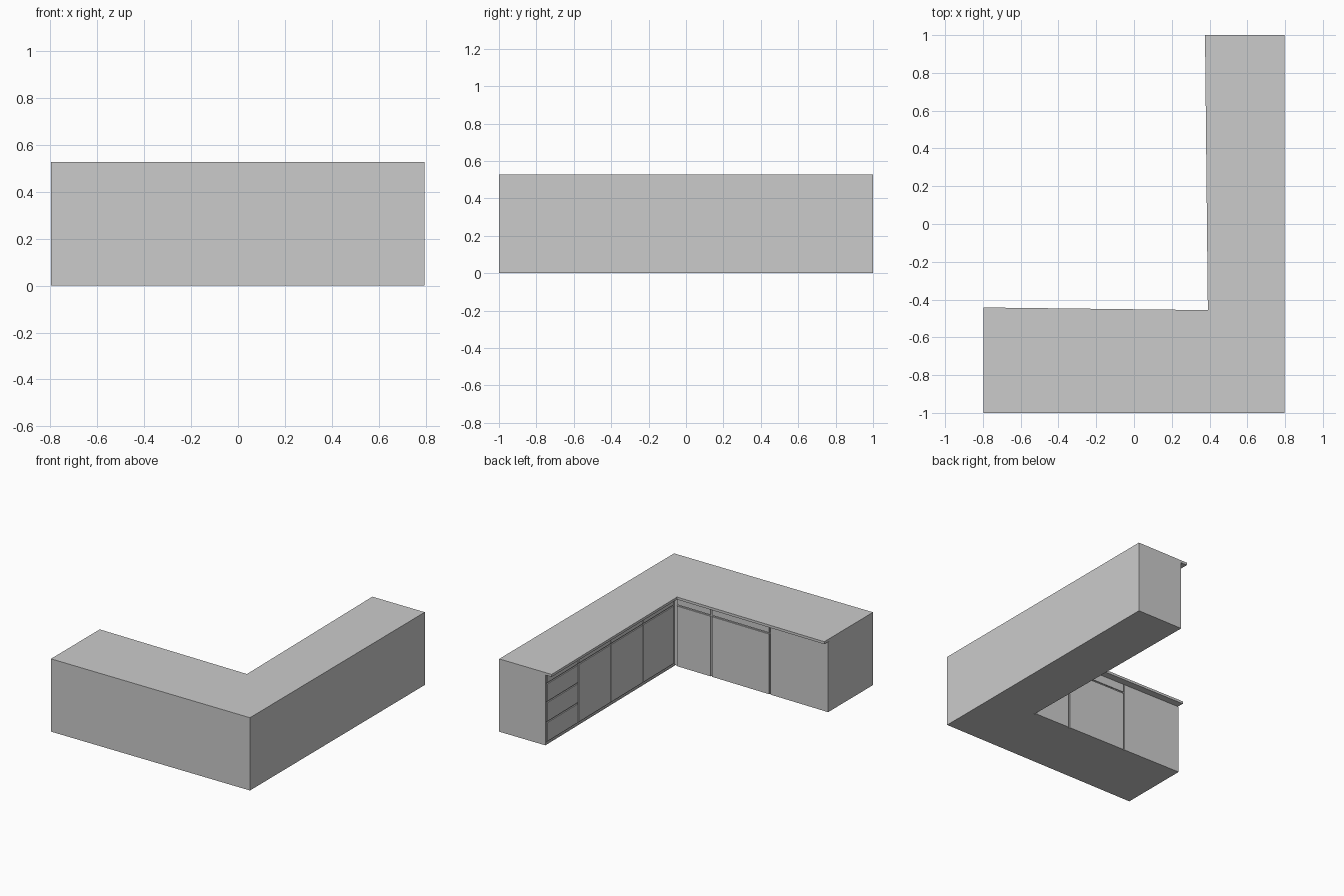
import bpy, bmesh
from mathutils import Vector

if "Cube" in bpy.data.objects:
    bpy.data.objects.remove(bpy.data.objects["Cube"])

H = 0.527        # overall height
TOP = 0.018      # worktop thickness
ZC = H - TOP     # cabinet height
REC = 0.008      # depth of the grooves between fronts
GAP = 0.010      # width of the grooves
X0, X1 = -0.798, 0.796


def prism(name, pts, z0, z1):
    """Extrude a flat outline from z0 to z1."""
    bm = bmesh.new()
    face = bm.faces.new([bm.verts.new((x, y, z0)) for x, y in pts])
    ext = bmesh.ops.extrude_face_region(bm, geom=[face])
    for v in ext["geom"]:
        if isinstance(v, bmesh.types.BMVert):
            v.co.z = z1
    bmesh.ops.recalc_face_normals(bm, faces=bm.faces)
    me = bpy.data.meshes.new(name)
    bm.to_mesh(me)
    bm.free()
    ob = bpy.data.objects.new(name, me)
    bpy.context.collection.objects.link(ob)
    return ob


def l_shape(end_x, inner, end_y):
    """L outline with slightly splayed inner edges."""
    return [(X0, -1), (X1, -1), (X1, 1), (end_x, 1), inner, (X0, end_y)]


# Worktop and cabinet body
prism("worktop", l_shape(0.376, (0.391, -0.456), -0.442), ZC, H)
prism("cabinet_body", l_shape(0.426 + REC, (0.441 + REC, -0.503 - REC), -0.486 - REC), 0, ZC)

# Front lines of the two runs: start, end, inward direction
LONG = (Vector((0.426, 1.0)), Vector((0.441, -0.503)), Vector((REC, 0)))
SHORT = (Vector((0.441, -0.503)), Vector((X0, -0.486)), Vector((0, -REC)))


def front(name, run, t0, t1, z0, z1):
    """Flat panel on a run, from fraction t0 to t1 of its length."""
    a, b, inward = run
    p, q = a.lerp(b, t0), a.lerp(b, t1)
    prism(name, [p, q, q + inward, p + inward], z0, z1)


# Long run: end post, plinth strip, drawer stack, three doors with top drawers
post = 0.008
g = GAP / 1.5
front("end_post", LONG, 0, post, 0, ZC)
front("plinth_strip", LONG, post, 1, 0, 0.010)
edges = [post + g / 2, 0.255, 0.505, 0.756, 1 - g / 2]
for i in range(4):
    t0, t1 = edges[i] + g / 2, edges[i + 1] - g / 2
    levels = [0.015, 0.16, 0.305, 0.44, ZC] if i == 0 else [0.015, 0.44, ZC]
    for j in range(len(levels) - 1):
        kind = "door" if i and j == 0 else "drawer"
        front(f"long_run_{kind}_{i}_{j}", LONG, t0, t1,
              levels[j] + GAP / 2, levels[j + 1] - GAP / 2)

# Short run: narrow and wide door with drawers above, then a full-height panel
L = (SHORT[1] - SHORT[0]).length
g = GAP / L
edges = [(0.441 - x) / L for x in (0.431, 0.148, -0.326)]
for i in range(2):
    t0, t1 = edges[i] + g / 2, edges[i + 1] - g / 2
    front(f"short_run_door_{i}", SHORT, t0, t1, 0, 0.44 - GAP / 2)
    front(f"short_run_drawer_{i}", SHORT, t0, t1, 0.44 + GAP / 2, ZC - GAP / 2)
front("short_run_full_panel", SHORT, edges[2] + g / 2, 1, 0, ZC - GAP / 2)
